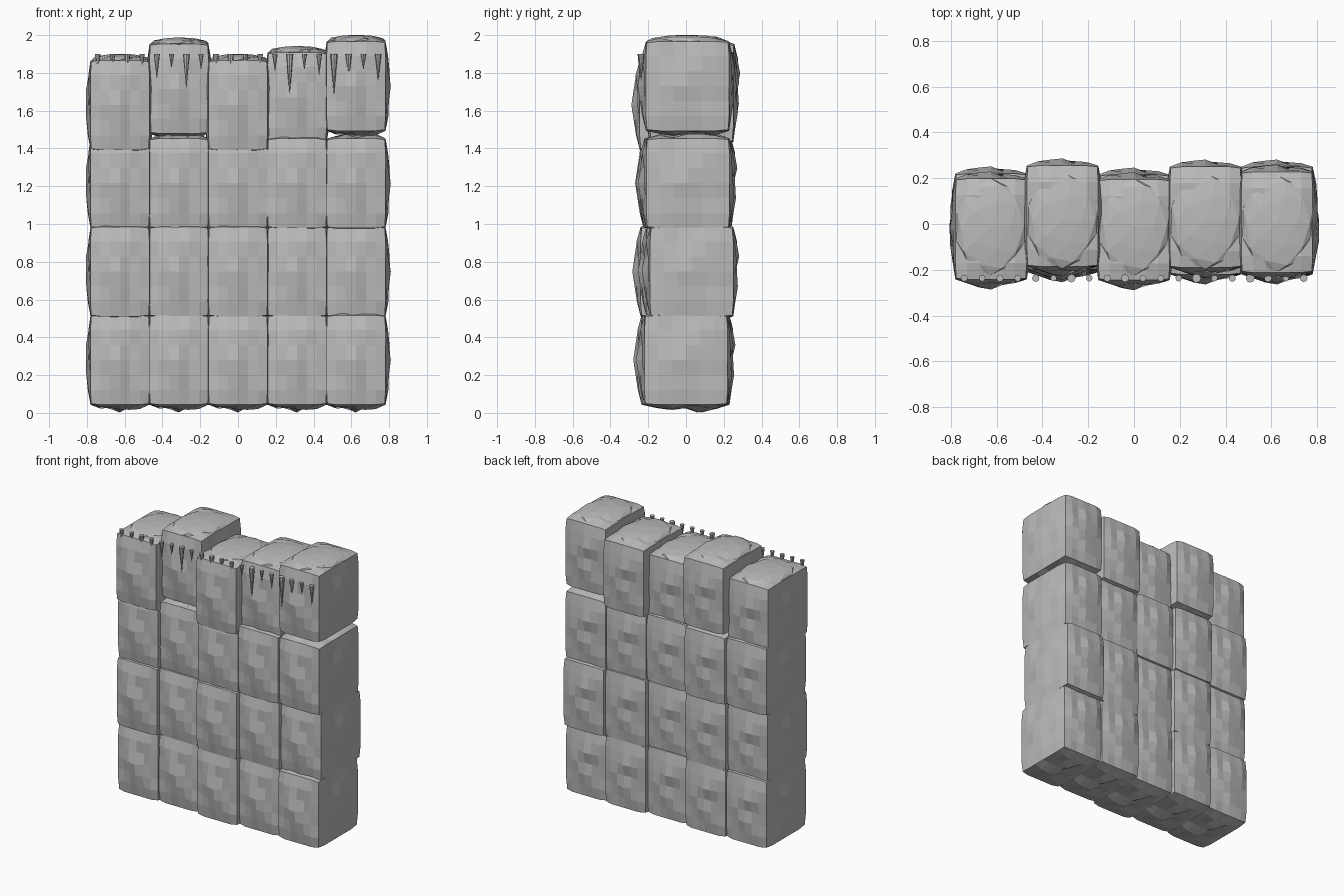
import bpy, bmesh, math, random
from mathutils import Vector

random.seed(5)
if "Cube" in bpy.data.objects:
    bpy.data.objects.remove(bpy.data.objects["Cube"], do_unlink=True)

stone = bpy.data.materials.new("pale grey stone")
stone.use_nodes = True
stone.diffuse_color = (0.5, 0.5, 0.5, 1)
stone.node_tree.nodes["Principled BSDF"].inputs["Base Color"].default_value = (0.5, 0.5, 0.5, 1)

SIZE = Vector((0.315, 0.445, 0.478))
CUTS = 5


def add_object(name, mesh, location):
    ob = bpy.data.objects.new(name, mesh)
    ob.location = location
    bpy.context.collection.objects.link(ob)
    return ob


def finish(bm, name):
    bmesh.ops.recalc_face_normals(bm, faces=bm.faces)
    mesh = bpy.data.meshes.new(name)
    bm.to_mesh(mesh)
    bm.free()
    mesh.materials.append(stone)
    return mesh


def block_mesh():
    """Subdivided cube whose faces bulge outward by a rough amount."""
    bm = bmesh.new()
    bmesh.ops.create_cube(bm, size=1)
    bmesh.ops.subdivide_edges(bm, edges=bm.edges[:], cuts=CUTS, use_grid_fill=True)
    for v in bm.verts:
        outer = [i for i in range(3) if abs(v.co[i]) > 0.499]
        if len(outer) == 1:
            axis = outer[0]
            a, b = [v.co[i] for i in range(3) if i != axis]
            dome = math.cos(math.pi * a) * math.cos(math.pi * b)
            push = dome * random.uniform(-0.01, 0.075) + random.uniform(0, 0.022)
            v.co[axis] += math.copysign(max(push, 0.0), v.co[axis])
        else:
            # soften the arrises and corners
            for i in outer:
                v.co[i] *= 0.99 if len(outer) == 2 else 0.965
        v.co = Vector(p * s for p, s in zip(v.co, SIZE))
    return finish(bm, "rough block")


def cap_mesh():
    """Flattened faceted mound that lies on a block."""
    bm = bmesh.new()
    bmesh.ops.create_icosphere(bm, subdivisions=2, radius=1)
    for v in bm.verts:
        k = random.uniform(0.95, 1.04)
        v.co = Vector((v.co.x * 0.162 * k, v.co.y * 0.21 * k, v.co.z * 0.033))
    return finish(bm, "mound")


def icicle_mesh(length, radius):
    bm = bmesh.new()
    bmesh.ops.create_cone(bm, cap_ends=True, segments=8, radius1=0.001,
                          radius2=radius, depth=length)
    bmesh.ops.translate(bm, verts=bm.verts, vec=(0, 0, -length / 2))
    return finish(bm, "icicle")


# Wall blocks, one row at a time, each pushed in or out a little
columns = [-0.625, -0.3125, 0, 0.3125, 0.625]
depth_shift = [
    [0, 0.01, -0.015, 0.01, 0],
    [-0.015, 0.01, -0.02, 0.01, 0.03],
    [0, 0.02, -0.005, 0, 0.01],
    [-0.022, 0.035, -0.025, 0.03, 0.008],
]
top_lift = [-0.055, 0.032, -0.055, -0.013, 0.046]
block, cap = block_mesh(), cap_mesh()
for row, shifts in enumerate(depth_shift):
    for col, (x, y) in enumerate(zip(columns, shifts)):
        z = 0.28 + 0.468 * row + (top_lift[col] if row == 3 else 0)
        add_object(f"block_row{row + 1}_{col + 1}", block, (x, y, z))
        if row == 3:
            add_object(f"snow_cap_{col + 1}", cap, (x, y * 0.5, z + SIZE.z / 2))

# Snow resting on the ledge under the raised block
add_object("ledge_cap", cap, (columns[1], 0.01, 1.445))

# Icicles hanging in a line along the front
lengths = [0.1, 0.08, 0.12, 0.09, 0.13, 0.07, 0.18, 0.08, 0.12, 0.16,
           0.09, 0.1, 0.09, 0.21, 0.08, 0.11, 0.21, 0.14, 0.08, 0.14]
for i, length in enumerate(lengths):
    x = columns[i // 4] + (i % 4 - 1.5) * 0.078
    radius = 0.011 + 0.04 * length
    add_object(f"icicle_{i + 1}", icicle_mesh(length, radius), (x, -0.237, 1.9))
